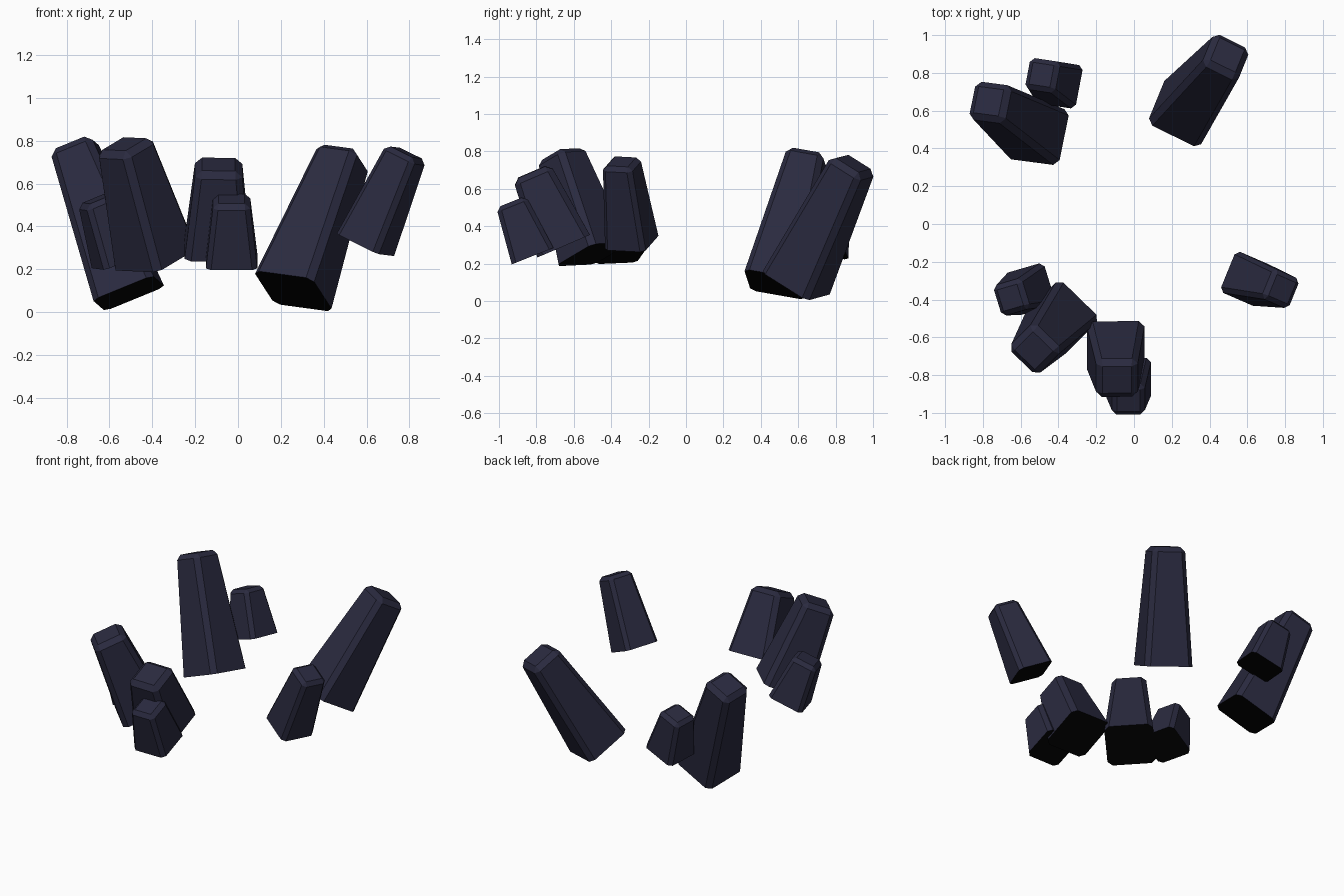
import bpy, bmesh
from mathutils import Vector, Matrix

if "Cube" in bpy.data.objects:
    bpy.data.objects.remove(bpy.data.objects["Cube"])


def flat(name, colour):
    m = bpy.data.materials.new(name)
    m.diffuse_color = (*colour, 1)
    m.use_nodes = True
    m.node_tree.nodes["Principled BSDF"].inputs["Base Color"].default_value = m.diffuse_color
    return m


stone = flat("dark slate blue", (0.023, 0.023, 0.050))
under = flat("black underside", (0.001, 0.001, 0.001))


def shard(name, base, top, side, w0, w1):
    """Tapered square block leaning from base centre to top centre, chamfered except around the base."""
    base, top = Vector(base), Vector(top)
    z = (top - base).normalized()
    s = Vector((side[0], side[1], 0))
    x = (s - z * s.dot(z)).normalized()
    y = z.cross(x)
    length = (top - base).length
    bm = bmesh.new()
    bmesh.ops.create_cube(bm, size=1)
    for v in bm.verts:
        upper = v.co.z > 0
        w = w1 if upper else w0
        v.co = Vector((v.co.x * w, v.co.y * w, length if upper else 0))
    edges = [e for e in bm.edges if any(v.co.z > 0.01 for v in e.verts)]
    bmesh.ops.bevel(bm, geom=edges, offset=w0 * 0.1, segments=1,
                    profile=0.5, affect='EDGES', clamp_overlap=True)
    bmesh.ops.recalc_face_normals(bm, faces=bm.faces)
    # black base face, slate everywhere else
    for f in bm.faces:
        f.material_index = int(all(v.co.z < 0.01 for v in f.verts))
    frame = Matrix((x, y, z)).transposed().to_4x4()
    bmesh.ops.transform(bm, matrix=Matrix.Translation(base) @ frame, verts=bm.verts)
    bm.normal_update()
    me = bpy.data.meshes.new(name)
    bm.to_mesh(me)
    bm.free()
    me.materials.append(stone)
    me.materials.append(under)
    bpy.context.collection.objects.link(bpy.data.objects.new(name, me))


# Ring of rock shards leaning outwards: base centre, top centre, side direction, base and top width
shard("back_right_shard", (.258, .59, .098), (.495, .895, .735), (.93, -.38), .31, .21)
shard("back_left_shard", (-.51, .475, .088), (-.77, .65, .78), (.13, .99), .305, .205)
shard("back_left_small_shard", (-.40, .74, .27), (-.49, .79, .56), (.15, .99), .235, .165)
shard("right_shard", (.595, -.29, .315), (.785, -.345, .745), (.40, .92), .235, .168)
shard("left_small_shard", (-.55, -.345, .245), (-.655, -.39, .53), (-.28, .96), .235, .165)
shard("front_left_shard", (-.385, -.495, .25), (-.53, -.67, .785), (.71, -.71), .305, .21)
shard("front_shard", (-.097, -.655, .295), (-.09, -.825, .69), (1, 0), .305, .215)
shard("front_small_shard", (-.03, -.82, .24), (-.03, -.935, .53), (1, 0), .24, .17)
